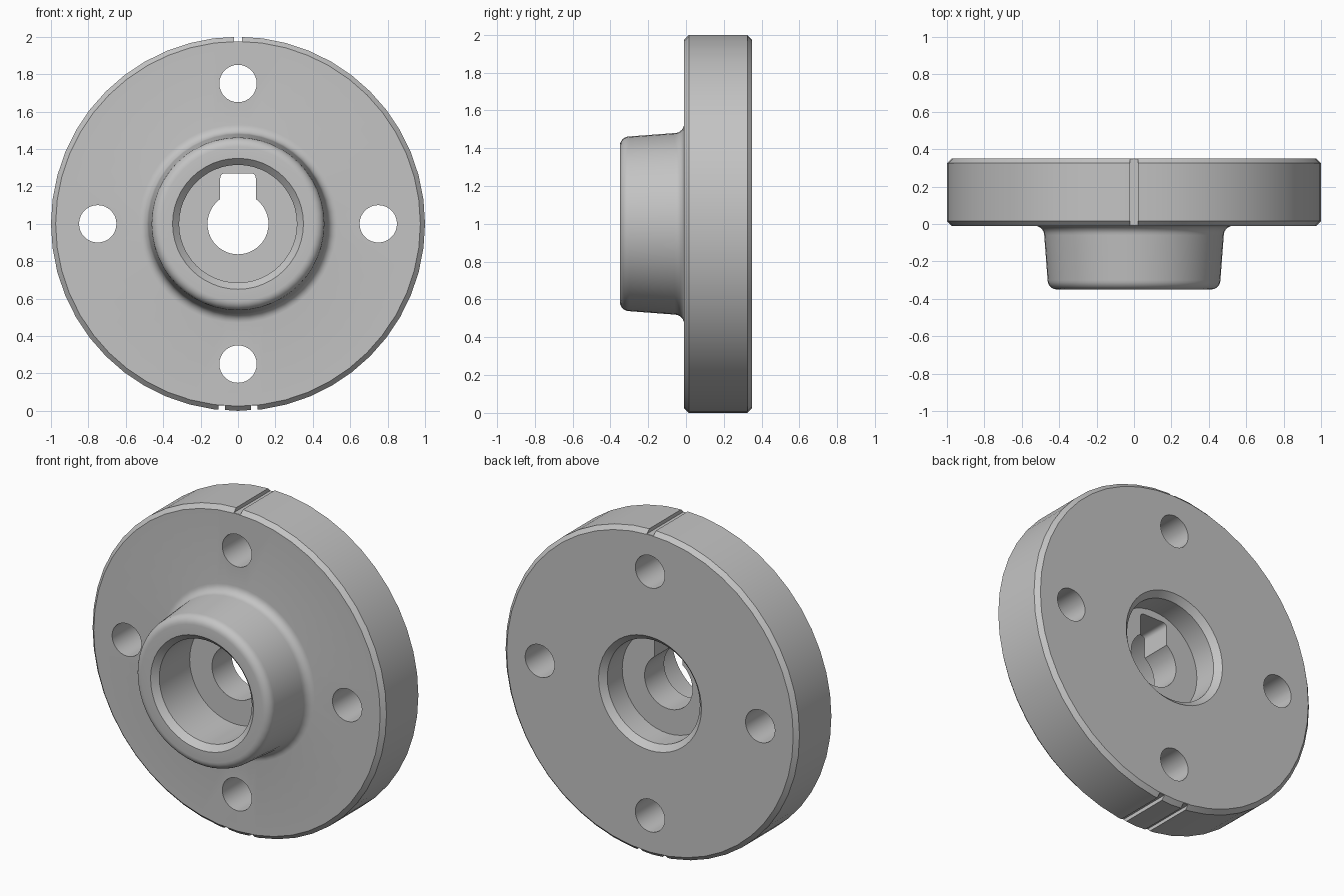
import bpy, bmesh, math
from mathutils import Matrix, Vector

if "Cube" in bpy.data.objects:
    bpy.data.objects.remove(bpy.data.objects["Cube"])

SEGMENTS = 48
FRONT, FACE, BACK = -0.35, -0.01, 0.35   # hub nose, flange front, flange back
CENTRE = Vector((0, 0, 1))

grey = bpy.data.materials.new("machined_grey")
grey.use_nodes = True
grey.diffuse_color = (0.55, 0.55, 0.55, 1)
grey.node_tree.nodes["Principled BSDF"].inputs["Base Color"].default_value = grey.diffuse_color


def make_object(name, bm):
    bmesh.ops.recalc_face_normals(bm, faces=bm.faces)
    mesh = bpy.data.meshes.new(name)
    bm.to_mesh(mesh)
    bm.free()
    mesh.materials.append(grey)
    obj = bpy.data.objects.new(name, mesh)
    bpy.context.collection.objects.link(obj)
    return obj


def arc(r, y, radius, start, end, steps=6):
    angles = [math.radians(start + (end - start) * i / steps) for i in range(steps + 1)]
    return [(r + radius * math.cos(a), y + radius * math.sin(a)) for a in angles]


def revolve(name, profile):
    """Turn a closed (radius, y) profile about the y axis."""
    bm = bmesh.new()
    verts = [bm.verts.new((r, y, 0)) for r, y in profile]
    edges = [bm.edges.new((verts[i - 1], verts[i])) for i in range(len(verts))]
    bmesh.ops.spin(bm, geom=verts + edges, axis=(0, 1, 0), cent=(0, 0, 0),
                   angle=math.tau, steps=SEGMENTS)
    bmesh.ops.remove_doubles(bm, verts=bm.verts, dist=1e-4)
    bmesh.ops.translate(bm, verts=bm.verts, vec=CENTRE)
    return make_object(name, bm)


def box_cutter(name, width, low, high, x=0, corner=0):
    bm = bmesh.new()
    bmesh.ops.create_cube(bm, size=1)
    bmesh.ops.scale(bm, verts=bm.verts, vec=(width, 1, high - low))
    bmesh.ops.translate(bm, verts=bm.verts, vec=(x, 0, (low + high) / 2))
    if corner:
        top = [e for e in bm.edges if all(v.co.z > high - 0.01 for v in e.verts)
               and abs(e.verts[0].co.x - e.verts[1].co.x) < 0.01]
        bmesh.ops.bevel(bm, geom=top, offset=corner, segments=4, profile=0.5, affect='EDGES')
    return make_object(name, bm)


def hole_cutter(name, angle):
    bm = bmesh.new()
    bmesh.ops.create_cone(bm, cap_ends=True, segments=32, radius1=0.1, radius2=0.1, depth=1,
                          matrix=Matrix.Rotation(math.pi / 2, 4, 'X'))
    offset = Vector((math.cos(angle), 0, math.sin(angle))) * 0.75
    bmesh.ops.translate(bm, verts=bm.verts, vec=CENTRE + offset)
    return make_object(name, bm)


# Flange and hub as one turned body: bore, counterbores, nose, fillet, rim
BORE, POCKET, MOUTH, CHAMFER = 0.163, 0.315, 0.35, 0.025
WEB_FRONT, WEB_BACK = -0.02, 0.17
profile = [(BORE, WEB_BACK), (BORE, WEB_FRONT), (POCKET, WEB_FRONT),
           (POCKET, FRONT + 0.035), (MOUTH, FRONT)]
profile += arc(0.412, FRONT + 0.05, 0.05, -90, 0)
profile += arc(0.53, FACE - 0.05, 0.05, 180, 90)
profile += [(1 - CHAMFER, FACE), (1, FACE + CHAMFER), (1, BACK - CHAMFER),
            (1 - CHAMFER, BACK), (MOUTH, BACK), (POCKET, BACK - 0.035), (POCKET, WEB_BACK)]
flange = revolve("flanged_hub", profile)

# Bolt holes, keyway and rim index grooves
cutters = [hole_cutter("bolt_hole_cutter", i * math.pi / 2) for i in range(4)]
cutters.append(box_cutter("keyway_cutter", 0.19, 1.0, 1.27, corner=0.025))
cutters.append(box_cutter("top_groove_cutter", 0.045, 1.976, 2.1))
for side in (-1, 1):
    cutters.append(box_cutter("bottom_groove_cutter", 0.034, -0.1, 0.028, x=side * 0.086))

bpy.context.view_layer.objects.active = flange
for cutter in cutters:
    cutter.hide_render = True
    cut = flange.modifiers.new(cutter.name, 'BOOLEAN')
    cut.operation, cut.solver, cut.object = 'DIFFERENCE', 'EXACT', cutter
    bpy.ops.object.modifier_apply(modifier=cut.name)
    bpy.data.objects.remove(cutter)

# Smooth turned surfaces, crisp machined edges
bpy.ops.object.select_all(action='DESELECT')
flange.select_set(True)
bpy.ops.object.shade_smooth_by_angle(angle=math.radians(30))
